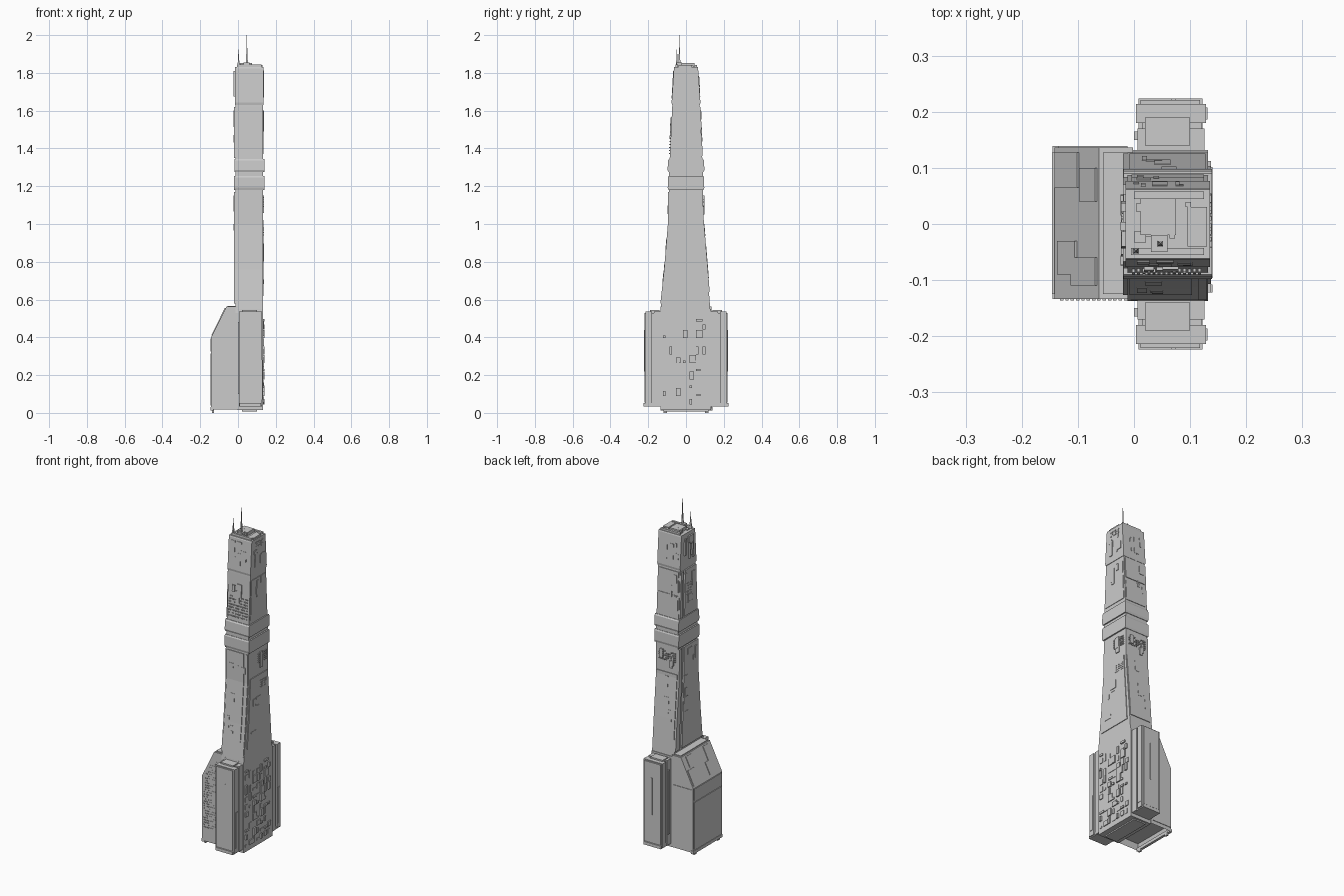
import bpy, bmesh, random
from mathutils import Vector

if "Cube" in bpy.data.objects:
    bpy.data.objects.remove(bpy.data.objects["Cube"])

random.seed(7)


def finish(name, bm):
    bmesh.ops.recalc_face_normals(bm, faces=bm.faces)
    me = bpy.data.meshes.new(name)
    bm.to_mesh(me)
    bm.free()
    ob = bpy.data.objects.new(name, me)
    bpy.context.collection.objects.link(ob)
    return ob


def add_loft(bm, rings):
    """Skin stacked rings of equal point count and cap both ends."""
    vs = [[bm.verts.new(p) for p in r] for r in rings]
    n = len(vs[0])
    for a, b in zip(vs, vs[1:]):
        for i in range(n):
            bm.faces.new((a[i], a[(i + 1) % n], b[(i + 1) % n], b[i]))
    bm.faces.new(vs[0][::-1])
    bm.faces.new(vs[-1])


def rect(x0, x1, y0, y1, z):
    return [(x0, y0, z), (x1, y0, z), (x1, y1, z), (x0, y1, z)]


def add_box(bm, x0, x1, y0, y1, z0, z1):
    add_loft(bm, [rect(x0, x1, y0, y1, z0), rect(x0, x1, y0, y1, z1)])


def boxes(name, items):
    bm = bmesh.new()
    for b in items:
        add_box(bm, *b)
    return finish(name, bm)


# Tower outline: height, front y, back y
TX0, TX1 = -0.012, 0.132
PROFILE = [(0.53, -0.137, 0.130), (0.76, -0.112, 0.112), (1.0, -0.092, 0.092),
           (1.27, -0.090, 0.090), (1.62, -0.073, 0.073), (1.83, -0.060, 0.060)]


def depth(z):
    for (za, fa, ba), (zb, fb, bb) in zip(PROFILE, PROFILE[1:]):
        if z <= zb:
            t = (z - za) / (zb - za)
            return fa + t * (fb - fa), ba + t * (bb - ba)
    return PROFILE[-1][1:]


def on_tower(side, u, z, off):
    """Point on a tower wall; u runs 0..1 across it, off is outward."""
    f, b = depth(z)
    x, y = TX0 + u * (TX1 - TX0), f + u * (b - f)
    return {'front': (x, f - off, z), 'back': (x, b + off, z),
            'right': (TX1 + off, y, z), 'left': (TX0 - off, y, z)}[side]


def add_patch(bm, side, u0, u1, z0, z1, off):
    zs = [z0] + [p[0] for p in PROFILE if z0 < p[0] < z1] + [z1]
    rings = [[on_tower(side, u0, z, -0.004), on_tower(side, u1, z, -0.004),
              on_tower(side, u1, z, off), on_tower(side, u0, z, off)] for z in zs]
    add_loft(bm, rings)


def patches(name, items):
    bm = bmesh.new()
    for p in items:
        add_patch(bm, *p)
    return finish(name, bm)


# Tower shaft
bm = bmesh.new()
add_loft(bm, [rect(TX0, TX1, f, b, z) for z, f, b in PROFILE])
finish("tower_shaft", bm)

# Collars and flared head
def collar(name, z0, z1, off, xo):
    bm = bmesh.new()
    f0, b0 = depth(z0)
    f1, b1 = depth(z1)
    add_loft(bm, [rect(TX0 - xo, TX1 + xo, f0 - off * .4, b0 + off * .4, z0),
                  rect(TX0 - xo, TX1 + xo, f0 - off, b0 + off, z0 + 0.012),
                  rect(TX0 - xo, TX1 + xo, f1 - off, b1 + off, z1 - 0.008),
                  rect(TX0 - xo, TX1 + xo, f1 - off * .4, b1 + off * .4, z1)])
    finish(name, bm)


collar("lower_collar", 1.18, 1.255, 0.006, 0.008)
collar("upper_collar", 1.275, 1.345, 0.008, 0.007)
collar("tower_head", 1.63, 1.832, 0.004, 0.003)

# Raised wall plates with channels between them
patches("tower_wall_plates", [
    ('left', 0.02, 0.76, 0.58, 1.17, 0.008), ('left', 0.86, 1.0, 0.58, 1.17, 0.008),
    ('left', 0.04, 0.74, 1.35, 1.62, 0.008), ('left', 0.86, 0.98, 1.35, 1.62, 0.008),
    ('front', 0.03, 0.80, 0.66, 1.17, 0.004), ('front', 0.88, 0.98, 0.58, 1.17, 0.004),
    ('back', 0.03, 0.97, 0.64, 1.02, 0.004), ('back', 0.05, 0.95, 1.36, 1.48, 0.003),
    ('back', 0.05, 0.95, 1.5, 1.62, 0.004), ('right', 0.08, 0.92, 0.62, 1.02, 0.004),
    ('right', 0.06, 0.94, 1.37, 1.6, 0.003)])

# Small irregular panels over the tower
items = []
for side in ('front', 'back', 'left', 'right'):
    for z0, z1, n in ((0.68, 1.0, 4), (1.05, 1.15, 3), (1.4, 1.6, 3), (1.66, 1.81, 6)):
        for _ in range(n):
            u, z = random.uniform(0.08, 0.7), random.uniform(z0, z1 - 0.03)
            items.append((side, u, u + random.uniform(0.05, 0.22), z,
                          min(z1, z + random.uniform(0.01, 0.1)),
                          (0.010 if side == 'left' else 0.005) + random.uniform(0, 0.002)))
patches("tower_panels", items)

# Window rows
rows = [('front', 0.06, 0.94, 14, 1.37, 1.50, 8), ('right', 0.48, 0.92, 9, 1.09, 1.15, 5),
        ('right', 0.55, 0.9, 6, 0.94, 0.99, 4), ('back', 0.1, 0.9, 10, 1.09, 1.15, 5),
        ('right', 0.25, 0.85, 6, 1.785, 1.82, 3), ('left', 0.3, 0.65, 5, 1.42, 1.55, 8)]
items = []
for side, u0, u1, nu, z0, z1, nz in rows:
    for i in range(nu):
        for j in range(nz):
            if random.random() < 0.8:
                u, z = u0 + (u1 - u0) * i / nu, z0 + (z1 - z0) * j / nz
                items.append((side, u, u + 0.6 * (u1 - u0) / nu, z, z + 0.005,
                              0.010 if side == 'left' else 0.006))
patches("tower_windows", items)

# Base core under the tower
boxes("base_core", [(-0.005, 0.132, -0.135, 0.132, 0.015, 0.55),
                    (0.02, 0.10, -0.12, 0.12, 0.008, 0.02)])

# Greebled right wall of the base
items = []
for i in range(7):
    for j in range(11):
        if random.random() < 0.75:
            y, z = -0.122 + i * 0.035, 0.045 + j * 0.044
            items.append((0.128, 0.134 + random.choice((0.001, 0.003, 0.006)), y,
                          y + random.choice((0.014, 0.024, 0.034)), z,
                          z + random.choice((0.012, 0.028, 0.042))))
boxes("base_right_greebles", items)

# Front and back buttresses
for name, s in (("front_buttress", -1), ("back_buttress", 1)):
    def sl(x0, x1, a, b, z0, z1):
        y0, y1 = sorted((s * a, s * b))
        return (x0, x1, y0, y1, z0, z1)
    boxes(name, [sl(0.006, 0.126, 0.125, 0.170, 0.035, 0.538),
                 sl(0.014, 0.120, 0.165, 0.182, 0.045, 0.528),
                 sl(0.004, 0.128, 0.180, 0.214, 0.040, 0.536),
                 sl(0.012, 0.118, 0.213, 0.221, 0.055, 0.53),
                 sl(0.0, 0.06, 0.15, 0.165, 0.10, 0.48),
                 sl(0.008, 0.122, 0.16, 0.224, 0.034, 0.052),
                 sl(0.066, 0.074, 0.22, 0.2235, 0.22, 0.44),
                 sl(0.12, 0.131, 0.186, 0.208, 0.07, 0.28),
                 sl(0.02, 0.10, 0.14, 0.19, 0.53, 0.544)])

# Sloped side block with a hollow underside
out = [(-0.142, 0.018), (-0.142, 0.40), (-0.062, 0.562), (-0.002, 0.562), (-0.002, 0.018)]
bm = bmesh.new()
add_loft(bm, [[(x, y, z) for x, z in out] for y in (-0.134, 0.136)])
bmesh.ops.recalc_face_normals(bm, faces=bm.faces)
under = [f for f in bm.faces if f.normal.z < -0.9]
bmesh.ops.inset_region(bm, faces=under, thickness=0.014)
for v in under[0].verts:
    v.co.z += 0.035
finish("side_block", bm)

# Side block plates: left wall, slope and feet
boxes("side_block_plates", [(-0.146, -0.14, -0.125, 0.127, 0.04, 0.315),
                            (-0.146, -0.14, -0.125, 0.127, 0.325, 0.395),
                            (-0.145, -0.13, -0.134, 0.139, 0.012, 0.03),
                            (-0.055, -0.005, -0.125, 0.127, 0.56, 0.567),
                            (-0.135, -0.012, 0.132, 0.139, 0.04, 0.39)])
boxes("feet", [(-0.138, -0.128, y, y + 0.02, 0.0, 0.02) for y in (-0.12, 0.1)])
bm = bmesh.new()
n = Vector((-0.9, 0, 0.44))
for t0, t1, y0, y1 in ((0.4, 0.95, -0.11, -0.06), (0.1, 0.5, -0.09, -0.03), (0.05, 0.55, 0.065, 0.127),
                       (0.6, 0.95, 0.04, 0.10)):
    a, b = [Vector((-0.142 + 0.08 * t, 0, 0.40 + 0.162 * t)) for t in (t0, t1)]
    quad = [a + Vector((0, y0, 0)), a + Vector((0, y1, 0)),
            b + Vector((0, y1, 0)), b + Vector((0, y0, 0))]
    add_loft(bm, [[p + n * k for p in quad] for k in (-0.003, 0.004)])
finish("slope_panels", bm)

# Window field on the front of the side block
items = []
for i in range(13):
    for j in range(30):
        x, z = -0.132 + i * 0.0095, 0.10 + j * 0.0138
        if random.random() < 0.6 and z < 0.38 + 2.0 * (x + 0.135):
            items.append((x, x + 0.006, -0.136, -0.132, z, z + 0.005))
boxes("side_block_windows", items)

# Roof deck equipment
items = [(-0.005, 0.125, -0.055, -0.043, 1.83, 1.845), (0.0, 0.125, 0.045, 0.058, 1.83, 1.843),
         (0.012, 0.075, -0.02, 0.045, 1.83, 1.852), (0.095, 0.13, -0.04, 0.03, 1.83, 1.842),
         (0.03, 0.06, -0.05, -0.02, 1.83, 1.855)]
for _ in range(10):
    x, y = random.uniform(0, 0.1), random.uniform(-0.05, 0.035)
    items.append((x, x + random.uniform(0.008, 0.025), y, y + random.uniform(0.006, 0.02),
                  1.83, 1.838 + random.uniform(0, 0.015)))
boxes("roof_equipment", items)

# Antenna masts
for name, x, y, top in (("tall_antenna", 0.047, -0.035, 2.0), ("short_antenna", 0.003, -0.048, 1.93)):
    bm = bmesh.new()
    z0 = 1.825
    add_loft(bm, [rect(x - r, x + r, y - r, y + r, z0 + t * (top - z0))
                  for t, r in ((0, 0.006), (0.35, 0.004), (0.6, 0.002), (1, 0.0008))])
    finish(name, bm)
